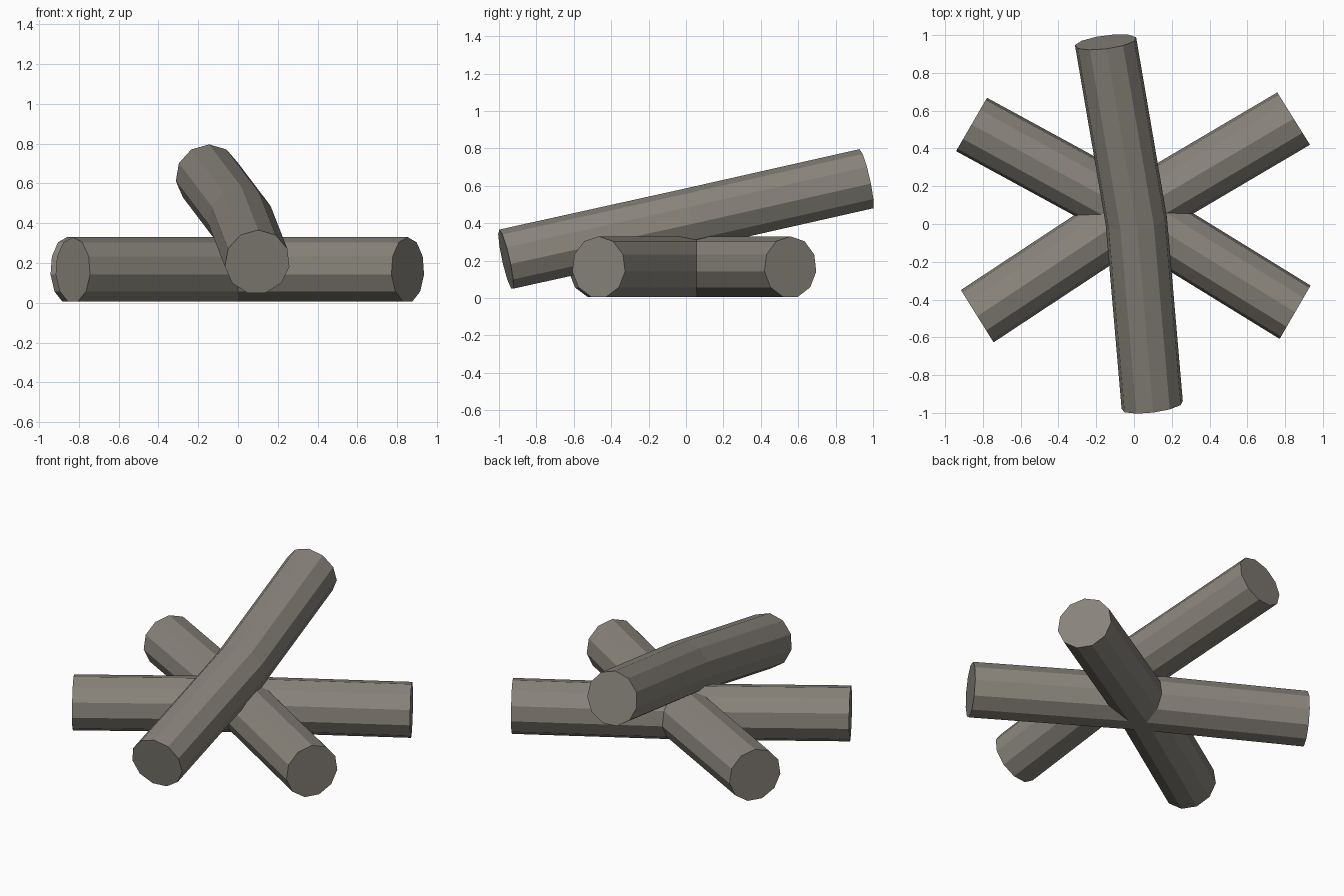
import bpy, bmesh, math
from mathutils import Vector

if "Cube" in bpy.data.objects:
    bpy.data.objects.remove(bpy.data.objects["Cube"])

SIDES = 11
RADIUS = 0.165

bark = bpy.data.materials.new("grey_brown_wood")
bark.diffuse_color = (0.25, 0.232, 0.2, 1)
bark.use_nodes = True
bark.node_tree.nodes["Principled BSDF"].inputs["Base Color"].default_value = bark.diffuse_color


def log(name, start, middle, end, phase):
    """Slightly bent log: three rings, all square to the start-end axis."""
    axis = (Vector(end) - Vector(start)).normalized()
    side = axis.cross(Vector((0, 0, 1))).normalized()
    up = side.cross(axis)
    bm = bmesh.new()
    rings = []
    for centre in (start, middle, end):
        ring = []
        for i in range(SIDES):
            a = math.radians(phase) + math.tau * i / SIDES
            ring.append(bm.verts.new(Vector(centre) + RADIUS * (side * math.cos(a) + up * math.sin(a))))
        rings.append(ring)
    for r0, r1 in zip(rings, rings[1:]):
        for i in range(SIDES):
            j = (i + 1) % SIDES
            bm.faces.new((r0[i], r0[j], r1[j], r1[i]))
    bm.faces.new(rings[0])
    bm.faces.new(rings[-1])
    bmesh.ops.recalc_face_normals(bm, faces=bm.faces)
    mesh = bpy.data.meshes.new(name)
    bm.to_mesh(mesh)
    bm.free()
    mesh.materials.append(bark)
    bpy.context.collection.objects.link(bpy.data.objects.new(name, mesh))


# two logs crossing on the ground
log("ground_log_left", (-0.86, 0.527, 0.165), (0, 0.058, 0.165), (0.853, -0.467, 0.165), 90)
log("ground_log_right", (-0.83, -0.488, 0.165), (0, 0.06, 0.165), (0.845, 0.558, 0.165), 90)
# third log leaning over the crossing
log("leaning_log", (0.097, -0.963, 0.205), (0.013, 0.01, 0.42), (-0.15, 0.963, 0.635), 90)
